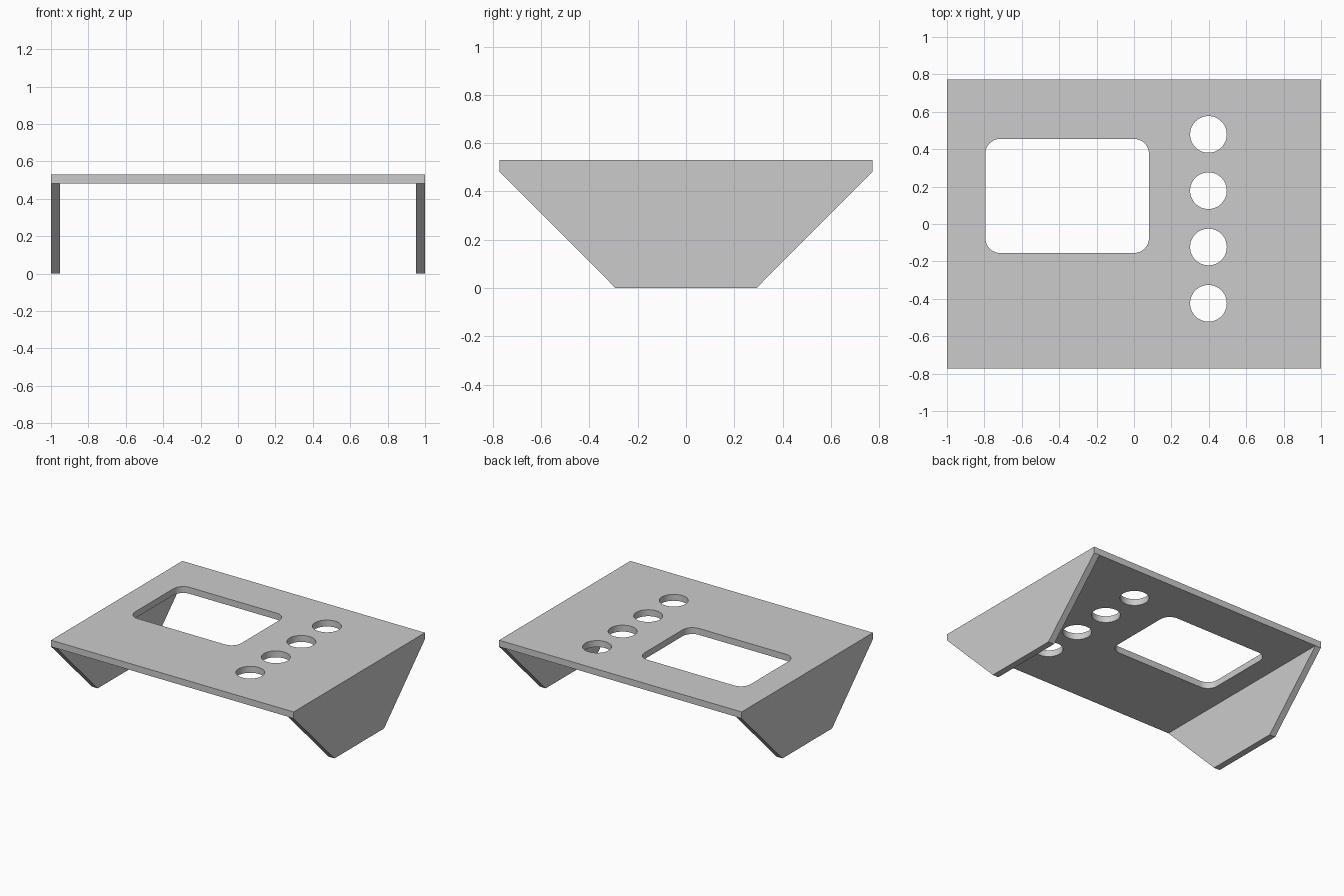
import bpy, bmesh
from math import cos, sin, pi, radians

if "Cube" in bpy.data.objects:
    bpy.data.objects.remove(bpy.data.objects["Cube"])

DEPTH, TOP, THICK = 0.773, 0.53, 0.048
UNDER = TOP - THICK

grey = bpy.data.materials.new("plain grey")
grey.use_nodes = True
grey.diffuse_color = (0.6, 0.6, 0.6, 1)
grey.node_tree.nodes["Principled BSDF"].inputs["Base Color"].default_value = (0.6, 0.6, 0.6, 1)


def prism(name, outline, offset):
    """Extrude a closed 3D outline by an offset into a solid object."""
    bm = bmesh.new()
    face = bm.faces.new([bm.verts.new(p) for p in outline])
    grown = bmesh.ops.extrude_face_region(bm, geom=[face])["geom"]
    bmesh.ops.translate(bm, vec=offset, verts=[v for v in grown if isinstance(v, bmesh.types.BMVert)])
    bmesh.ops.recalc_face_normals(bm, faces=bm.faces)
    mesh = bpy.data.meshes.new(name)
    bm.to_mesh(mesh)
    bm.free()
    mesh.materials.append(grey)
    obj = bpy.data.objects.new(name, mesh)
    bpy.context.collection.objects.link(obj)
    return obj


def arc(cx, cy, r, start, sweep, steps):
    return [(cx + r * cos(start + sweep * i / steps), cy + r * sin(start + sweep * i / steps))
            for i in range(steps + 1)]


def cutter(name, points):
    return prism(name, [(x, y, UNDER - 0.1) for x, y in points], (0, 0, THICK + 0.2))


# Top plate
plate = prism("top_plate", [(-1, -DEPTH, UNDER), (1, -DEPTH, UNDER),
                            (1, DEPTH, UNDER), (-1, DEPTH, UNDER)], (0, 0, THICK))

# Rounded window opening
x0, x1, y0, y1, r = -0.795, 0.08, -0.155, 0.455, 0.08
corners = [(x1 - r, y1 - r), (x0 + r, y1 - r), (x0 + r, y0 + r), (x1 - r, y0 + r)]
window = []
for i, (cx, cy) in enumerate(corners):
    window += arc(cx, cy, r, i * pi / 2, pi / 2, 10)
cutters = [cutter("window_cutter", window)]

# Row of four round holes
for i in range(4):
    hole = arc(0.398, -0.424 + 0.301 * i, 0.098, 0, 2 * pi, 48)[:-1]
    cutters.append(cutter("hole_cutter", hole))

bpy.context.view_layer.objects.active = plate
for c in cutters:
    mod = plate.modifiers.new("opening", "BOOLEAN")
    mod.operation, mod.solver, mod.object = "DIFFERENCE", "EXACT", c
    bpy.ops.object.modifier_apply(modifier=mod.name)
    bpy.data.objects.remove(c)

# Smooth the opening walls, keep their rims sharp
bpy.ops.object.select_all(action="DESELECT")
plate.select_set(True)
bpy.ops.object.shade_smooth_by_angle(angle=radians(30))

# Tapered side panels
profile = [(-DEPTH, UNDER), (DEPTH, UNDER), (0.292, 0), (-0.292, 0)]
for name, side in (("left_panel", 1), ("right_panel", -1)):
    prism(name, [(side, y, z) for y, z in profile], (-side * THICK, 0, 0))
